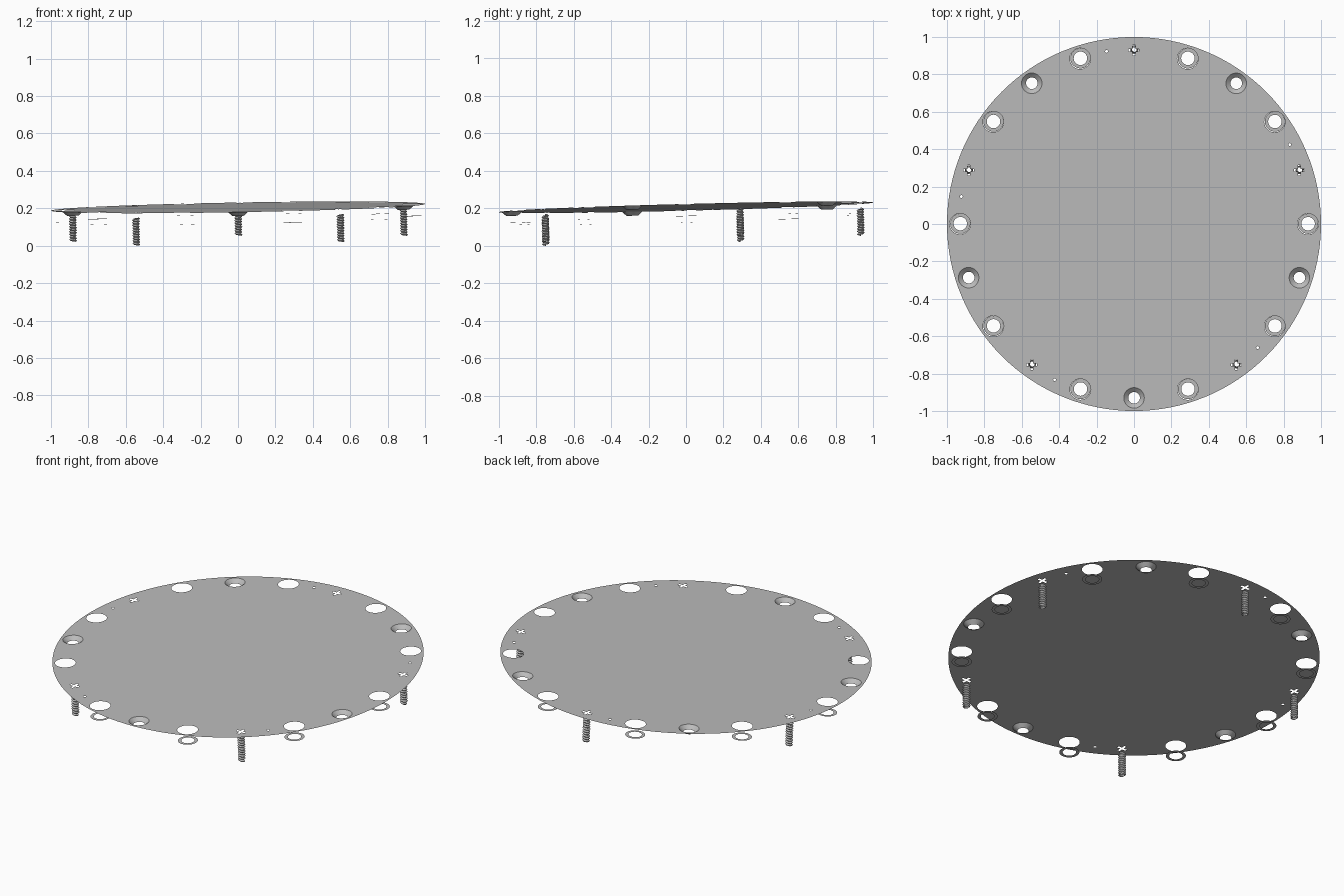
import bpy, bmesh
from math import cos, sin, pi, radians
from mathutils import Vector, Matrix

cube = bpy.data.objects.get("Cube")
if cube:
    bpy.data.objects.remove(cube, do_unlink=True)

# One plain grey for everything
GREY = (0.5, 0.5, 0.5, 1)
mat = bpy.data.materials.new("plain grey")
mat.use_nodes = True
mat.diffuse_color = GREY
mat.node_tree.nodes["Principled BSDF"].inputs["Base Color"].default_value = GREY

# The whole assembly leans slightly
normal = Vector((-0.018, -0.026, 1)).normalized()
TILT = Matrix.Translation((0, 0, 0.205)) @ Vector((0, 0, 1)).rotation_difference(normal).to_matrix().to_4x4()


def add_part(name, bm, place=Matrix(), smooth=False):
    mesh = bpy.data.meshes.new(name)
    bm.to_mesh(mesh)
    bm.free()
    mesh.materials.append(mat)
    for p in mesh.polygons:
        p.use_smooth = smooth
    ob = bpy.data.objects.new(name, mesh)
    ob.matrix_world = TILT @ place
    bpy.context.collection.objects.link(ob)
    return ob


def rim(deg, r=0.93):
    return Vector((r * cos(radians(deg)), r * sin(radians(deg)), 0))


def circle(center, r, n=32):
    return [center + Vector((r * cos(2 * pi * i / n), r * sin(2 * pi * i / n), 0)) for i in range(n)]


def sheet(loops):
    """Flat face with holes, first loop is the outline."""
    bm = bmesh.new()
    for pts in loops:
        vs = [bm.verts.new(p) for p in pts]
        for a, b in zip(vs, vs[1:] + vs[:1]):
            bm.edges.new((a, b))
    bmesh.ops.triangle_fill(bm, edges=bm.edges[:], use_beauty=True, normal=(0, 0, 1))
    for f in bm.faces:
        f.normal_update()
        if f.normal.z < 0:
            f.normal_flip()
    return bm


def lathe(rings, n=32):
    """Open surface through (radius, height) rings."""
    bm = bmesh.new()
    rows = [[bm.verts.new(p) for p in circle(Vector((0, 0, z)), r, n)] for r, z in rings]
    for a, b in zip(rows, rows[1:]):
        for i in range(n):
            j = (i + 1) % n
            bm.faces.new((a[i], b[i], b[j], a[j]))
    return bm


def cross(arm, half):
    pts = []
    for k in range(4):
        turn = Matrix.Rotation(k * pi / 2, 3, 'Z')
        pts += [turn @ Vector(p) for p in ((half, half, 0), (half, arm, 0), (-half, arm, 0))]
    return pts


def thread(top, bottom, core, crest, turns, n=16):
    """Hollow helical screw shaft."""
    bm = bmesh.new()
    pitch = (top - bottom) / turns
    rows = []
    for i in range(turns * n + 1):
        a = 2 * pi * i / n
        z = top - pitch * i / n
        rows.append([bm.verts.new((r * cos(a), r * sin(a), z + dz))
                     for r, dz in ((core, pitch / 2), (crest, 0), (core, -pitch / 2))])
    for a, b in zip(rows, rows[1:]):
        for k in range(2):
            bm.faces.new((a[k], a[k + 1], b[k + 1], b[k]))
    bmesh.ops.remove_doubles(bm, verts=bm.verts[:], dist=0.0001)
    return bm


screw_angles = [90 + 72 * k for k in range(5)]
sink_angles = [54 + 72 * k for k in range(5)]
ring_angles = [36 * k for k in range(10)]
pin_angles = [99 + 72 * k for k in range(5)]

# Round plate with all of its holes
loops = [circle(Vector(), 1, 128)]
loops += [circle(rim(a), 0.056) for a in ring_angles]
loops += [circle(rim(a), 0.055) for a in sink_angles]
loops += [circle(rim(a), 0.043) for a in screw_angles]
loops += [circle(rim(a, 0.935), 0.008, 12) for a in pin_angles]
add_part("round_plate", sheet(loops))

# Loose flat rings under the large holes
for i, a in enumerate(ring_angles):
    ring = lathe([(0.036, 0), (0.054, 0)])
    add_part(f"lower_ring_{i + 1}", ring, Matrix.Translation(rim(a) - Vector((0, 0, 0.063))))

# Countersunk cups
for i, a in enumerate(sink_angles):
    cup = lathe([(0.055, 0), (0.031, -0.021)])
    add_part(f"countersink_{i + 1}", cup, Matrix.Translation(rim(a)), True)

# Screws: head with a cross slot, and a threaded shaft
for i, a in enumerate(screw_angles):
    place = Matrix.Translation(rim(a))
    head = sheet([circle(Vector(), 0.043), cross(0.028, 0.007)])
    add_part(f"screw_head_{i + 1}", head, place)
    add_part(f"screw_shaft_{i + 1}", thread(-0.032, -0.17, 0.014, 0.021, 10), place)
